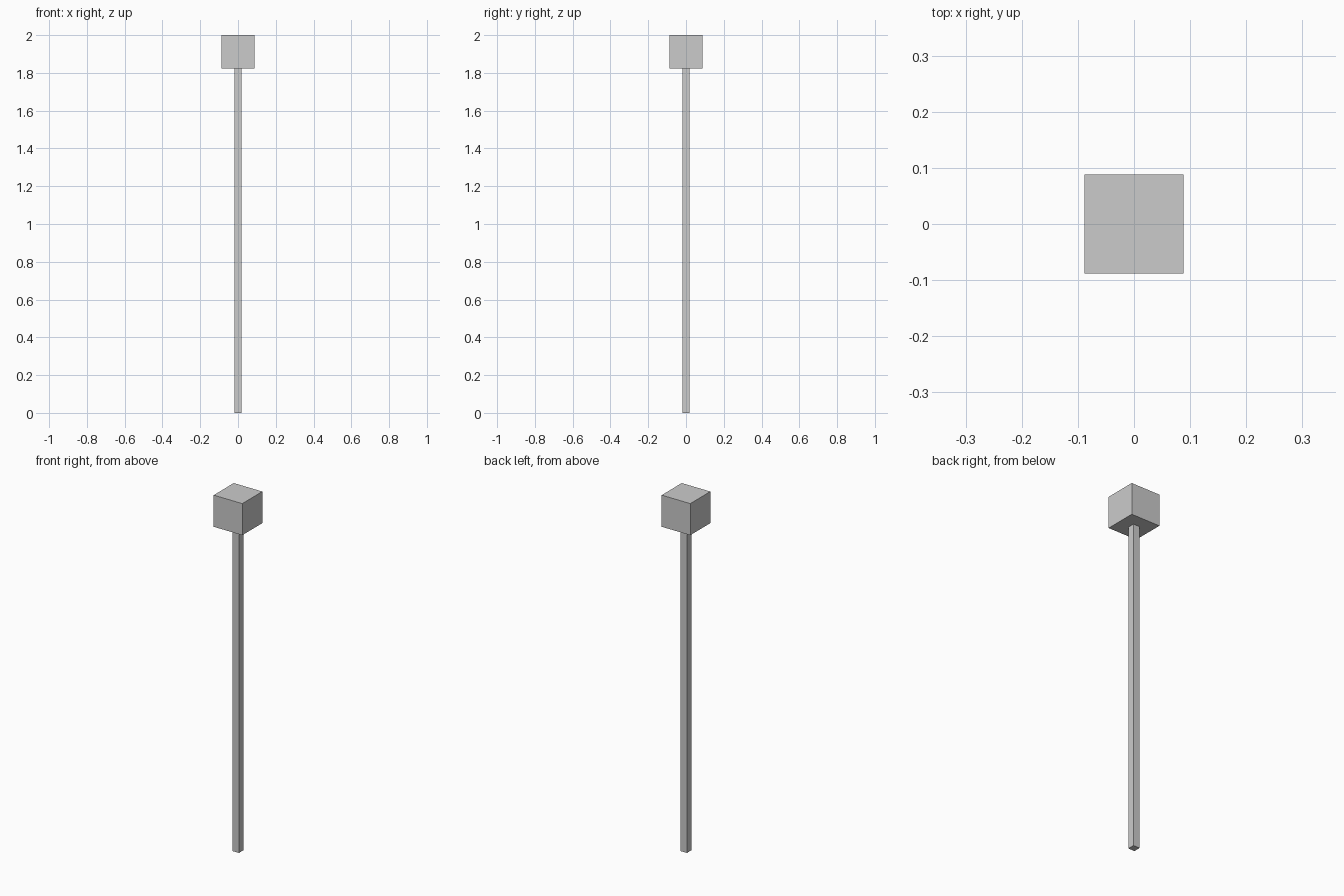
import bpy

if "Cube" in bpy.data.objects:
    bpy.data.objects.remove(bpy.data.objects["Cube"])


def box(name, width, z0, z1):
    """Square-section block centred on the z axis, from z0 to z1."""
    bpy.ops.mesh.primitive_cube_add(size=1, location=(0, 0, (z0 + z1) / 2))
    ob = bpy.context.object
    ob.name = name
    ob.scale = (width, width, z1 - z0)
    bpy.ops.object.transform_apply(location=False, rotation=False, scale=True)
    return ob


HEAD = 0.177
TOP = 2.0

# Long square shaft
box("shaft", 0.039, 0, TOP - HEAD)
# Cube head on top of the shaft
box("head", HEAD, TOP - HEAD, TOP)
